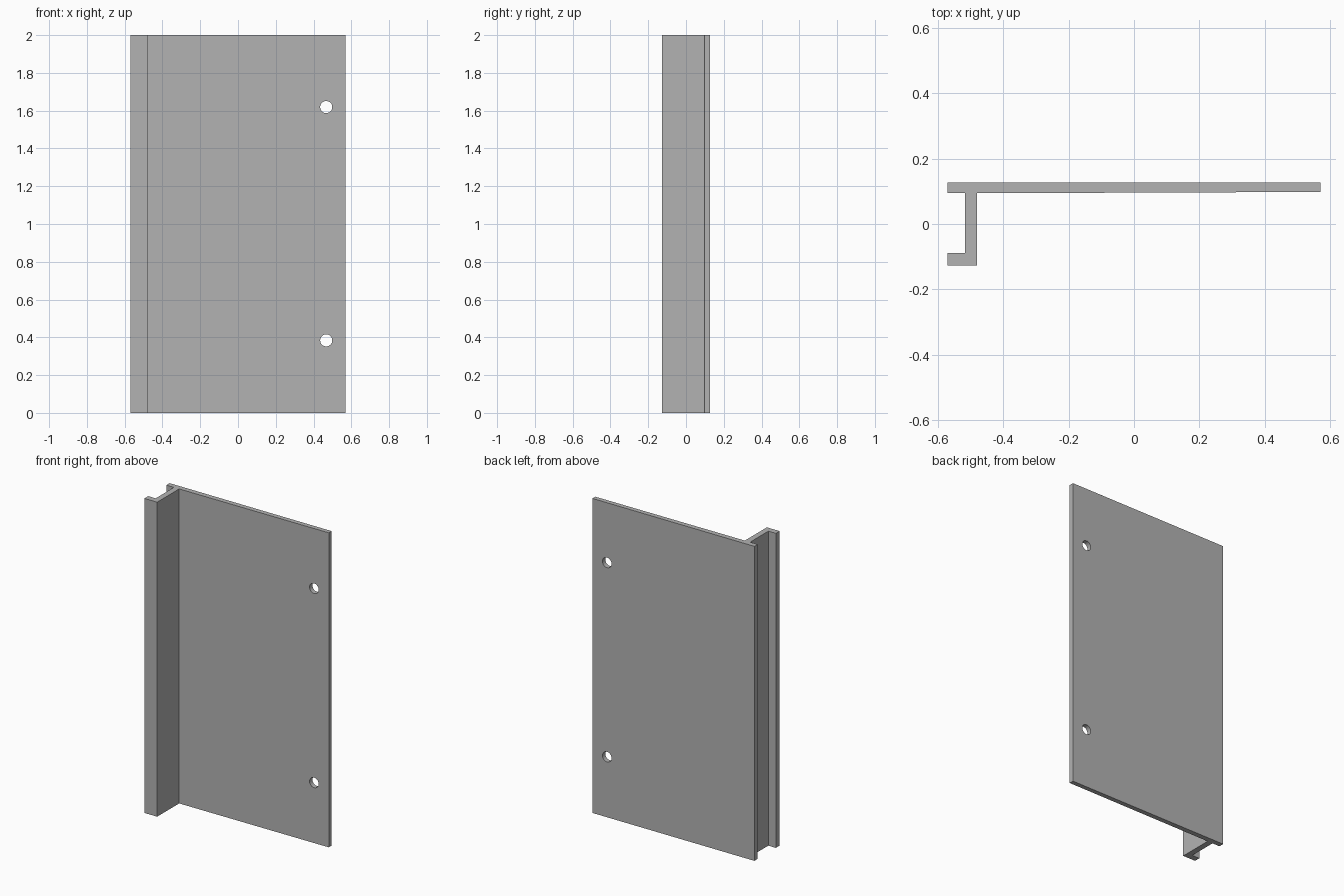
import bpy
import bmesh
from math import radians
from mathutils import Matrix

cube = bpy.data.objects.get("Cube")
if cube:
    bpy.data.objects.remove(cube, do_unlink=True)

HEIGHT = 2.0
HOLE_X, HOLE_RADIUS = 0.467, 0.032
HOLE_HEIGHTS = (0.384, 1.619)

# Plain grey material
grey = bpy.data.materials.new("plain grey")
grey.use_nodes = True
colour = (0.45, 0.45, 0.45, 1)
grey.diffuse_color = colour
grey.node_tree.nodes["Principled BSDF"].inputs["Base Color"].default_value = colour


def add_object(name, bm):
    bmesh.ops.recalc_face_normals(bm, faces=bm.faces)
    mesh = bpy.data.meshes.new(name)
    bm.to_mesh(mesh)
    bm.free()
    mesh.materials.append(grey)
    obj = bpy.data.objects.new(name, mesh)
    bpy.context.collection.objects.link(obj)
    return obj


# Extruded section: wide, slightly tapered plate, web and hooked foot
section = [
    (-0.57, 0.127), (-0.57, 0.094), (-0.517, 0.094), (-0.517, -0.089),
    (-0.57, -0.089), (-0.57, -0.127), (-0.48, -0.127), (-0.48, 0.094),
    (0.57, 0.098), (0.57, 0.127),
]
bm = bmesh.new()
base = bm.faces.new([bm.verts.new((x, y, 0)) for x, y in section])
extruded = bmesh.ops.extrude_face_region(bm, geom=[base], use_keep_orig=True)
top = [v for v in extruded["geom"] if isinstance(v, bmesh.types.BMVert)]
bmesh.ops.translate(bm, verts=top, vec=(0, 0, HEIGHT))
profile = add_object("flanged_plate", bm)

# Round cutters for the two fixing holes
bm = bmesh.new()
for z in HOLE_HEIGHTS:
    place = Matrix.Translation((HOLE_X, 0.11, z)) @ Matrix.Rotation(radians(90), 4, "X")
    bmesh.ops.create_cone(bm, cap_ends=True, segments=32, radius1=HOLE_RADIUS,
                          radius2=HOLE_RADIUS, depth=0.2, matrix=place)
cutter = add_object("hole_cutter", bm)
cutter.hide_render = True

cut = profile.modifiers.new("fixing holes", "BOOLEAN")
cut.operation = "DIFFERENCE"
cut.solver = "EXACT"
cut.object = cutter

# Apply the holes, drop the cutter and smooth only the hole walls
bpy.ops.object.select_all(action="DESELECT")
profile.select_set(True)
bpy.context.view_layer.objects.active = profile
bpy.ops.object.modifier_apply(modifier=cut.name)
bpy.data.objects.remove(cutter, do_unlink=True)
bpy.ops.object.shade_smooth_by_angle(angle=radians(30))
